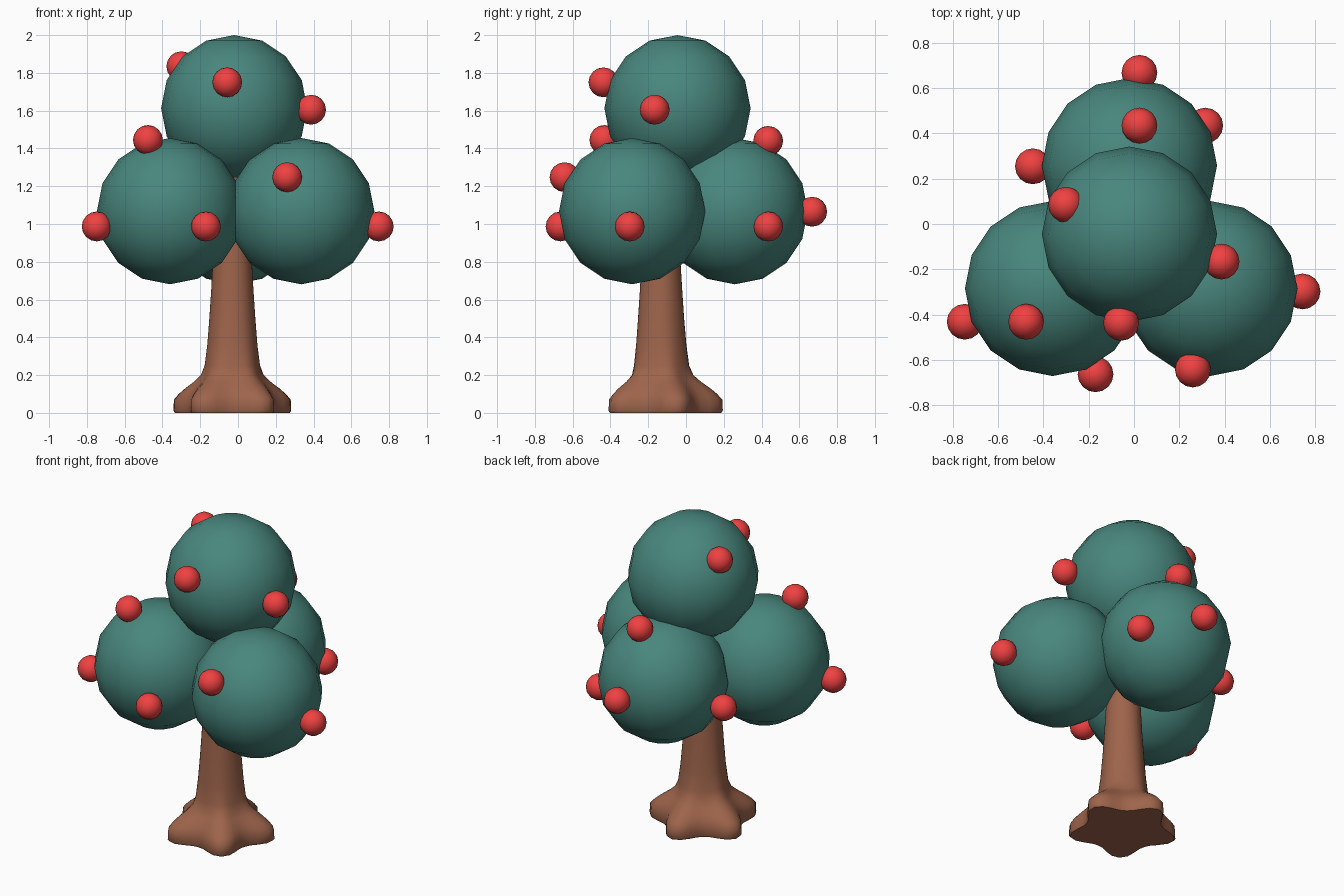
import bpy, bmesh, math

if "Cube" in bpy.data.objects:
    bpy.data.objects.remove(bpy.data.objects["Cube"])


def material(name, rgb):
    m = bpy.data.materials.new(name)
    m.diffuse_color = (*rgb, 1)
    m.use_nodes = True
    m.node_tree.nodes["Principled BSDF"].inputs["Base Color"].default_value = m.diffuse_color
    return m


BARK = material("bark", (0.34, 0.127, 0.07))
LEAF = material("leaf", (0.065, 0.24, 0.205))
RED = material("fruit_red", (0.87, 0.053, 0.053))


def finish(name, bm, mat, angle):
    bmesh.ops.recalc_face_normals(bm, faces=bm.faces)
    me = bpy.data.meshes.new(name)
    bm.to_mesh(me)
    bm.free()
    me.materials.append(mat)
    ob = bpy.data.objects.new(name, me)
    bpy.context.collection.objects.link(ob)
    bpy.ops.object.select_all(action='DESELECT')
    ob.select_set(True)
    bpy.context.view_layer.objects.active = ob
    bpy.ops.object.shade_smooth_by_angle(angle=math.radians(angle))
    return ob


def ball(name, center, radius, mat):
    bm = bmesh.new()
    bmesh.ops.create_uvsphere(bm, u_segments=16, v_segments=8, radius=radius)
    ob = finish(name, bm, mat, 40)
    ob.location = center


# Trunk: rings that blend from a five-lobed root flare into a round stem
# (height, radius at a root lobe, radius between lobes)
PROFILE = [(0, 0.320, 0.230), (0.012, 0.328, 0.236), (0.07, 0.325, 0.232),
           (0.10, 0.298, 0.222), (0.13, 0.262, 0.205), (0.165, 0.212, 0.175),
           (0.20, 0.172, 0.153), (0.25, 0.150, 0.142), (0.36, 0.135, 0.131),
           (0.50, 0.123, 0.121), (0.65, 0.113, 0.111), (0.85, 0.101, 0.101),
           (1.25, 0.090, 0.090)]
SEG = 40
bm = bmesh.new()
rings = []
for z, lobe, valley in PROFILE:
    ring = []
    for i in range(SEG):
        a = math.tau * i / SEG
        r = valley + (lobe - valley) * ((1 + math.cos(5 * a)) / 2) ** 1.3
        t = a + math.pi / 2                      # one lobe points to the back
        ring.append(bm.verts.new((-0.03 + r * math.cos(t),
                                  -0.133 + r * math.sin(t), z)))
    rings.append(ring)
for lo, hi in zip(rings, rings[1:]):
    for i in range(SEG):
        j = (i + 1) % SEG
        bm.faces.new((lo[i], lo[j], hi[j], hi[i]))
bm.faces.new(rings[0])
bm.faces.new(rings[-1])
finish("trunk", bm, BARK, 50)

# Foliage: four large balls
for name, c in {"foliage_top": (-0.02, -0.045, 1.613),
                "foliage_left": (-0.36, -0.285, 1.068),
                "foliage_right": (0.335, -0.285, 1.068),
                "foliage_back": (-0.02, 0.258, 1.068)}.items():
    ball(name, c, 0.387, LEAF)

# Fruit: three on each foliage ball, four on the back one
FRUIT = [(-0.30, 0.085, 1.835), (-0.057, -0.437, 1.75), (0.387, -0.166, 1.605),
         (-0.477, -0.432, 1.445), (-0.748, -0.432, 0.987), (-0.17, -0.664, 0.987),
         (0.26, -0.643, 1.248), (0.745, -0.298, 0.987),
         (0.024, 0.668, 1.065), (0.024, 0.435, 1.44),
         (-0.447, 0.255, 0.987), (0.315, 0.435, 0.987)]
for n, c in enumerate(FRUIT, 1):
    ball(f"fruit_{n}", c, 0.079, RED)
